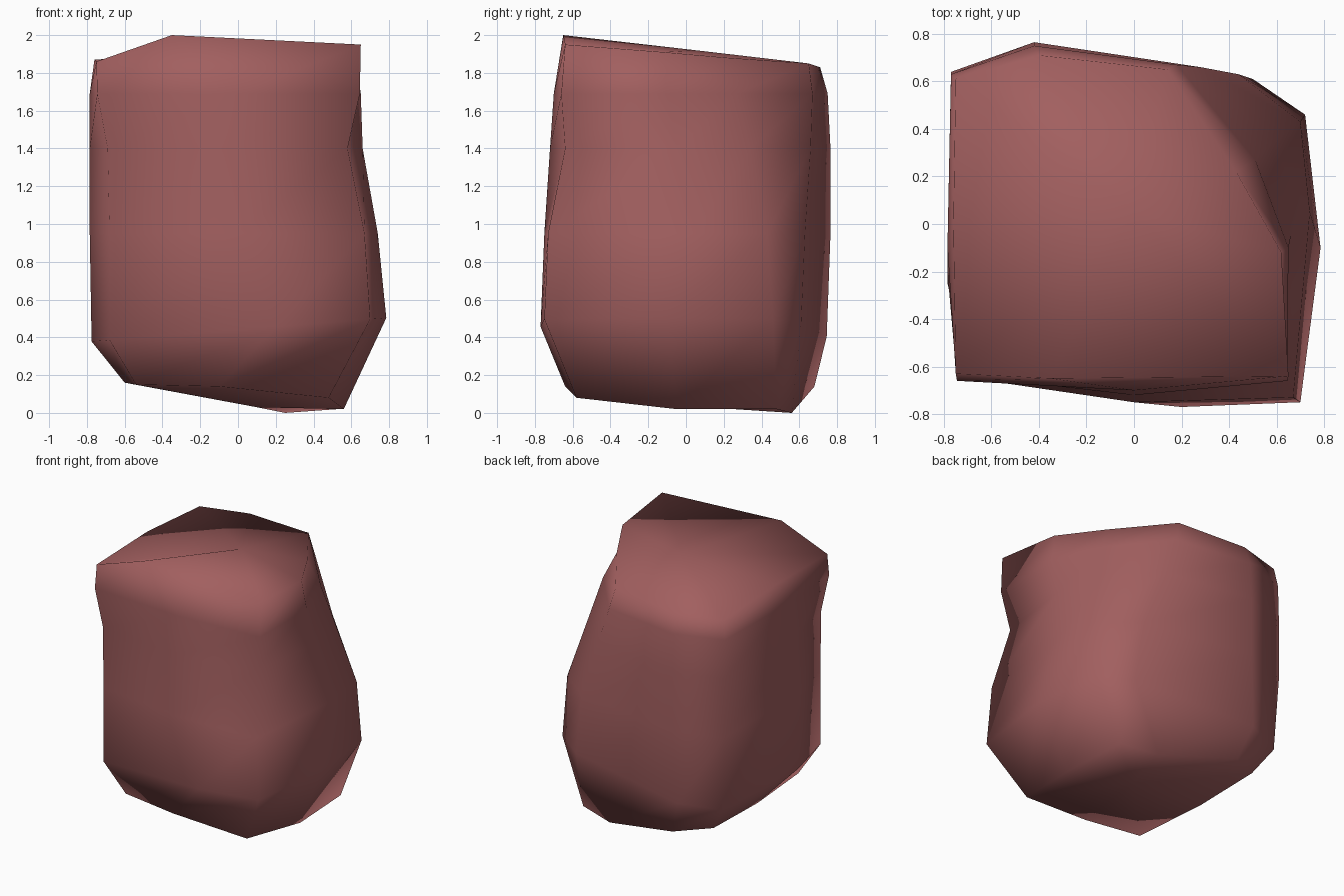
import bpy, bmesh

if "Cube" in bpy.data.objects:
    bpy.data.objects.remove(bpy.data.objects["Cube"])

# Uneven rim of the base, from the front-left corner anticlockwise
base = [(-.54, -.58, .16), (-.1, -.64, .15), (.48, -.58, .09), (.56, -.05, .03), (.53, .48, .03),
        (.25, .56, .01), (-.36, .68, .15), (-.61, .54, .19), (-.6, 0, .17)]
# Horizontal outlines going up: height at centre, slope in x, and nine x, y points
sections = [
    (.44, .08, [(-.68, -.65), (.2, -.77), (.70, -.75), (.785, -.1), (.72, .46),
                (.50, .61), (-.45, .745), (-.74, .62), (-.775, -.25)]),
    (.95, 0, [(-.68, -.65), (0, -.75), (.67, -.73), (.74, .05), (.70, .43),
              (.44, .63), (-.42, .765), (-.77, .64), (-.785, -.25)]),
    (1.40, 0, [(-.69, -.64), (0, -.72), (.58, -.64), (.66, -.05), (.58, .34),
               (.28, .66), (-.42, .765), (-.77, .64), (-.785, -.2)]),
    (1.69, 0, [(-.745, -.66), (0, -.70), (.645, -.66), (.65, -.1), (.51, .27),
               (.18, .67), (-.42, .75), (-.77, .63), (-.785, -.1)]),
]
# Uneven rim of the top
rim = [(-.75, -.63, 1.86), (-.35, -.65, 2.0), (.65, -.64, 1.95), (.62, -.12, 1.91),
       (.43, .22, 1.88), (.14, .65, 1.85), (-.4, .71, 1.83), (-.75, .61, 1.83), (-.76, 0, 1.87)]

rings = [base]
rings += [[(x, y, c + a * x) for x, y in pts] for c, a, pts in sections]
rings.append(rim)

# Rock body: lofted outlines with fan caps
bm = bmesh.new()
loops = [[bm.verts.new(p) for p in ring] for ring in rings]
n = len(rim)
for low, high in zip(loops, loops[1:]):
    for i in range(n):
        j = (i + 1) % n
        bm.faces.new((low[i], low[j], high[j], high[i]))
for loop, centre in ((loops[0], (.1, .1, .03)), (loops[-1], (0, .05, 1.92))):
    c = bm.verts.new(centre)
    for i in range(n):
        bm.faces.new((loop[i], loop[(i + 1) % n], c))
bmesh.ops.recalc_face_normals(bm, faces=bm.faces)
bottom = min(v.co.z for v in bm.verts)
for v in loops[0]:
    v.co.z -= bottom

mesh = bpy.data.meshes.new("rock")
bm.to_mesh(mesh)
bm.free()
for f in mesh.polygons:
    f.use_smooth = True
rock = bpy.data.objects.new("rock", mesh)
bpy.context.collection.objects.link(rock)

# Reddish stone colour
mat = bpy.data.materials.new("red_stone")
mat.diffuse_color = (.36, .115, .115, 1)
mat.use_nodes = True
mat.node_tree.nodes["Principled BSDF"].inputs["Base Color"].default_value = mat.diffuse_color
mesh.materials.append(mat)
